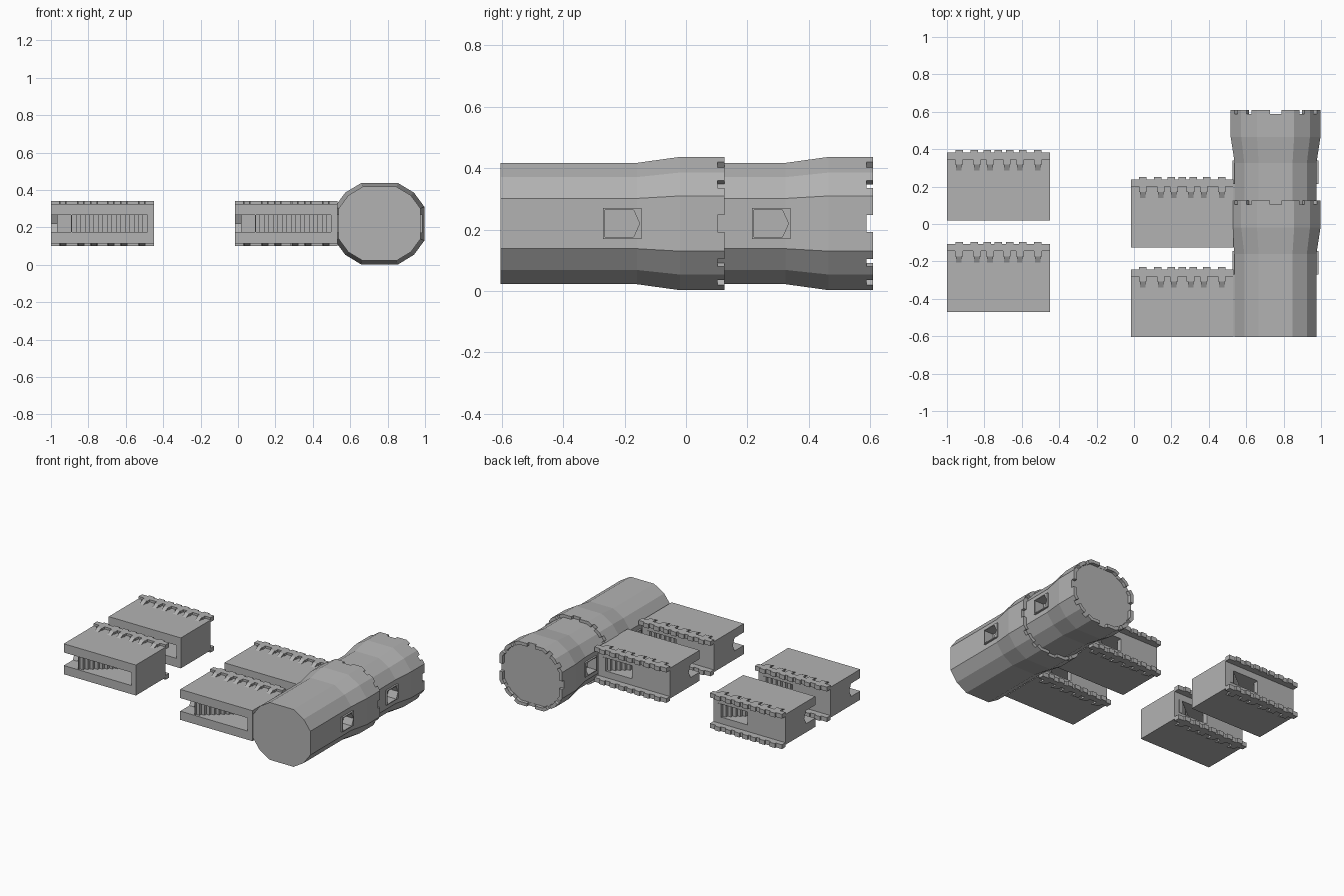
import bpy, bmesh, math
from mathutils import Matrix, Vector

cube = bpy.data.objects.get("Cube")
if cube:
    bpy.data.objects.remove(cube)

stone = bpy.data.materials.new("grey stone")
stone.use_nodes = True
grey = (0.45, 0.45, 0.45, 1)
stone.diffuse_color = grey
stone.node_tree.nodes["Principled BSDF"].inputs["Base Color"].default_value = grey


def finish(name, bm):
    bmesh.ops.recalc_face_normals(bm, faces=bm.faces)
    mesh = bpy.data.meshes.new(name)
    bm.to_mesh(mesh)
    bm.free()
    mesh.materials.append(stone)
    obj = bpy.data.objects.new(name, mesh)
    bpy.context.collection.objects.link(obj)
    return obj


def add_prism(bm, axis, pts, a, b):
    """Extrude a 2D outline along an axis from a to b."""
    place = {"x": lambda p, t: (t, p[0], p[1]), "y": lambda p, t: (p[0], t, p[1])}[axis]
    rings = [[bm.verts.new(place(p, t)) for p in pts] for t in (a, b)]
    bm.faces.new(rings[0])
    bm.faces.new(rings[1])
    n = len(pts)
    for i in range(n):
        j = (i + 1) % n
        bm.faces.new((rings[0][i], rings[0][j], rings[1][j], rings[1][i]))


def rect(a0, a1, b0, b1):
    return [(a0, b0), (a1, b0), (a1, b1), (a0, b1)]


def add_box(bm, x0, x1, y0, y1, z0, z1):
    add_prism(bm, "x", rect(y0, y1, z0, z1), x0, x1)


def cut(obj, bm):
    """Subtract the shapes in bm from obj, then drop the cutter."""
    cutter = finish("cutter", bm)
    cutter.hide_render = True
    mod = obj.modifiers.new("cut", "BOOLEAN")
    mod.operation, mod.solver, mod.object = "DIFFERENCE", "EXACT", cutter
    bpy.context.view_layer.objects.active = obj
    bpy.ops.object.modifier_apply(modifier=mod.name)
    bpy.data.objects.remove(cutter)


def arch(y0, y1, half):
    """Pointed opening, base at y0 and tip at y1."""
    s = y1 - 0.02
    return [(y0, -half), (s, -half), (y1, 0), (s, half), (y0, half)]


# ---- Wall section, lying down: foot at y = 0, battlements towards +y ----
LEN, DECK, HALF, OUT = 0.55, 0.325, 0.105, 0.12

bm = bmesh.new()
add_box(bm, 0, LEN, 0, DECK, -HALF, HALF)
wall = finish("wall_body", bm)

# stair passage, its hatch in the deck and the end doorway
for span in ((0.035, 0.515, -0.1, 0.29), (0.29, 0.515, 0.2, 0.4)):
    bm = bmesh.new()
    add_box(bm, *span, -0.045, 0.045)
    cut(wall, bm)
bm = bmesh.new()
add_prism(bm, "x", arch(-0.1, 0.12, 0.045), -0.1, 0.1)
cut(wall, bm)

# thin flight of steps
STEPS, X0, X1 = 17, 0.11, 0.515
run, rise = (X1 - X0) / STEPS, DECK / STEPS
top, low = [], []
for i in range(STEPS):
    x, y = X0 + i * run, i * rise
    top += [(x, y), (x, y + rise)]
    low += [(x + 0.008, y), (x + run + 0.008, y)]
bm = bmesh.new()
upper = [[bm.verts.new((x, y, z)) for x, y in top + [(X1, DECK)]] for z in (-0.046, 0.046)]
for i in range(len(upper[0]) - 1):
    bm.faces.new((upper[0][i], upper[0][i + 1], upper[1][i + 1], upper[1][i]))
stairs = finish("stairs", bm)
mod = stairs.modifiers.new("thickness", "SOLIDIFY")
mod.thickness, mod.offset = 0.006, 0

# parapets, merlons and corbels on both sides
bm = bmesh.new()
for s in (1, -1):
    def side_box(x, w, y0, y1, z0, z1):
        add_box(bm, x - w / 2, x + w / 2, y0, y1, *sorted((s * z0, s * z1)))
    side_box(LEN / 2, LEN, DECK, DECK + 0.038, 0.09, OUT)
    for d in (-0.21, -0.13, -0.06, 0, 0.06, 0.13, 0.21):
        side_box(LEN / 2 + d, 0.04, DECK + 0.037, DECK + 0.05, 0.09, OUT)
    for d in (-0.211, -0.115, -0.045, 0.045, 0.115, 0.211):
        x = LEN / 2 + d
        side_box(x, 0.042, DECK - 0.028, DECK, HALF - 0.005, OUT)
        wedge = [(DECK - 0.028, s * OUT), (DECK - 0.06, s * HALF), (DECK - 0.028, s * HALF)]
        add_prism(bm, "x", wedge, x - 0.015, x + 0.015)
battlement = finish("wall_battlements", bm)

# four sections
spots = [(-1, 0.02), (-1, -0.47), (-0.017, -0.125), (-0.017, -0.605)]
for part in (wall, stairs, battlement):
    for k, (x, y) in enumerate(spots):
        obj = part if k == 0 else part.copy()
        if k:
            bpy.context.collection.objects.link(obj)
        obj.location = (x, y, 0.22)


# ---- Tower section, lying along y ----
STRETCH = 1.105
angles = [math.radians(22.5 * k) for k in range(16) if k % 4]
profile = [(0, 0.214), (0.445, 0.214), (0.585, 0.235), (0.73, 0.235), (0.73, 0.212), (0.707, 0.212)]
bm = bmesh.new()
rings = [[bm.verts.new((r * STRETCH * math.cos(a), y, r * math.sin(a))) for a in angles]
         for y, r in profile]
for lo, hi in zip(rings, rings[1:]):
    for i in range(12):
        j = (i + 1) % 12
        bm.faces.new((lo[i], lo[j], hi[j], hi[i]))
bm.faces.new(rings[0])
bm.faces.new(rings[-1])
tower = finish("tower", bm)

# crenel gaps in the middle of every side
for i in range(12):
    a, b = angles[i], angles[(i + 1) % 12]
    b += math.tau if b < a else 0
    mid = (a + b) / 2
    wide = 0.055 if b - a > 0.5 else 0.03
    bm = bmesh.new()
    add_box(bm, 0.17, 0.3, 0.708, 0.8, -wide / 2, wide / 2)
    bmesh.ops.rotate(bm, verts=bm.verts, cent=Vector(), matrix=Matrix.Rotation(-mid, 3, "Y"))
    bmesh.ops.scale(bm, verts=bm.verts, vec=(STRETCH, 1, 1))
    cut(tower, bm)

# framed windows on both sides
bm = bmesh.new()
for s in (1, -1):
    add_box(bm, *sorted((s * 0.2, s * 0.23)), 0.335, 0.46, -0.05, 0.05)
frames = finish("window_frames", bm)
for obj in (tower, frames):
    for s in (1, -1):
        bm = bmesh.new()
        add_prism(bm, "x", arch(0.341, 0.454, 0.044), *sorted((s * 0.16, s * 0.3)))
        cut(obj, bm)

# lower and upper storey
for part in (tower, frames):
    upper_part = part.copy()
    bpy.context.collection.objects.link(upper_part)
    part.location = (0.757, -0.605, 0.2195)
    upper_part.location = (0.757, -0.12, 0.2195)
